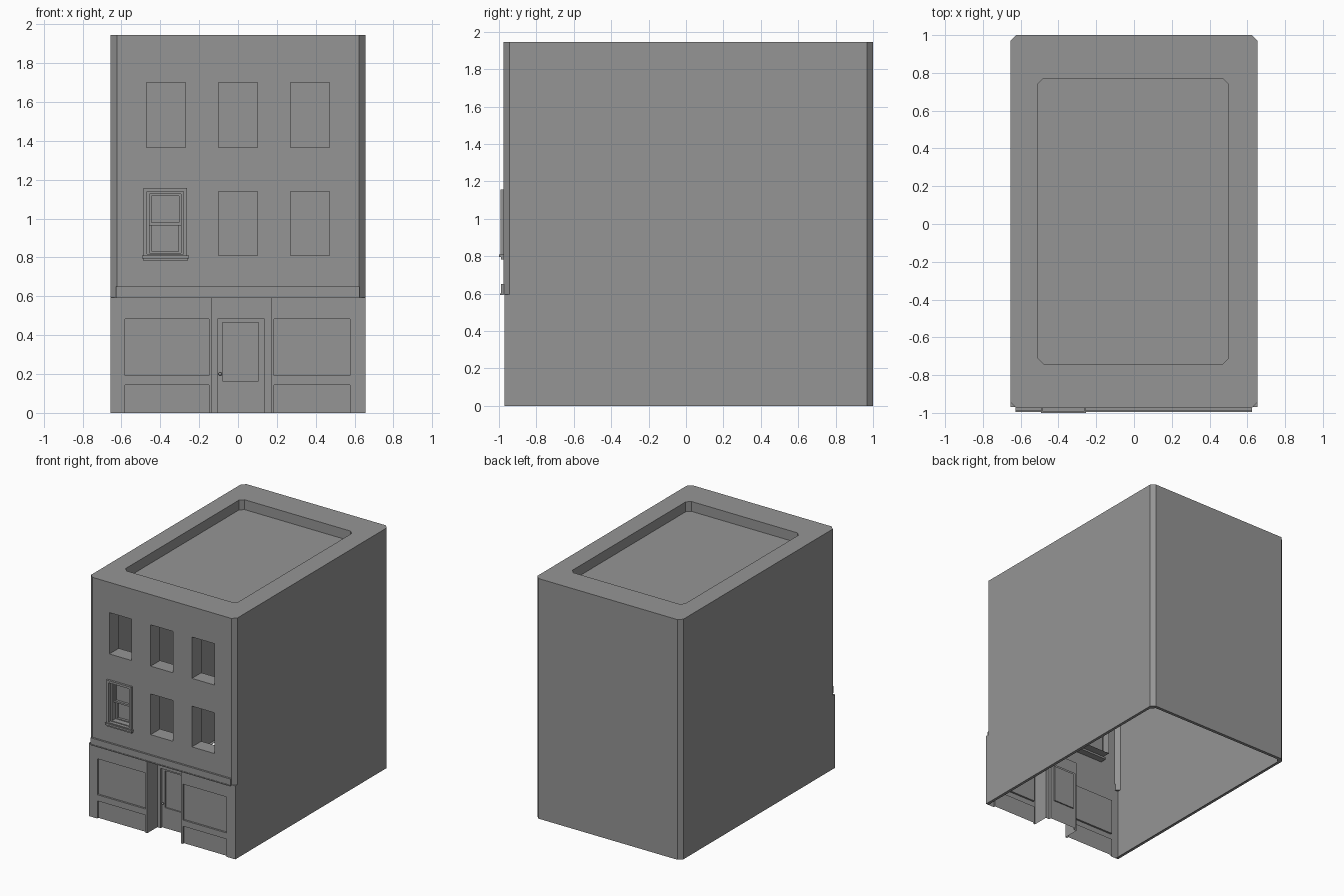
import bpy, bmesh

cube = bpy.data.objects.get("Cube")
if cube:
    bpy.data.objects.remove(cube)

mat = bpy.data.materials.new("plain grey")
mat.use_nodes = True
GREY = (0.3, 0.3, 0.3, 1)
mat.diffuse_color = GREY
mat.node_tree.nodes["Principled BSDF"].inputs["Base Color"].default_value = GREY


def finish(bm, name):
    bmesh.ops.remove_doubles(bm, verts=bm.verts, dist=0.0005)
    mesh = bpy.data.meshes.new(name)
    bm.to_mesh(mesh)
    bm.free()
    mesh.materials.append(mat)
    obj = bpy.data.objects.new(name, mesh)
    bpy.context.scene.collection.objects.link(obj)
    return obj


def face(bm, *points):
    return bm.faces.new([bm.verts.new(p) for p in points])


def rect_xz(bm, x0, x1, z0, z1, y):
    face(bm, (x0, y, z0), (x1, y, z0), (x1, y, z1), (x0, y, z1))


def panel(bm, x0, x1, z0, z1, y, holes):
    """Front-facing wall with rectangular holes (x0, x1, z0, z1, depth, closed)."""
    xs = sorted({x0, x1, *[v for h in holes for v in h[:2]]})
    zs = sorted({z0, z1, *[v for h in holes for v in h[2:4]]})
    for a, b in zip(xs, xs[1:]):
        for c, d in zip(zs, zs[1:]):
            mx, mz = (a + b) / 2, (c + d) / 2
            if not any(h[0] < mx < h[1] and h[2] < mz < h[3] for h in holes):
                rect_xz(bm, a, b, c, d, y)
    for a, b, c, d, depth, closed in holes:
        k = y + depth
        face(bm, (a, y, c), (a, y, d), (a, k, d), (a, k, c))
        face(bm, (b, y, c), (b, k, c), (b, k, d), (b, y, d))
        face(bm, (a, y, d), (b, y, d), (b, k, d), (a, k, d))
        if c > z0:
            face(bm, (a, y, c), (a, k, c), (b, k, c), (b, y, c))
        if closed:
            rect_xz(bm, a, b, c, d, k)


def box(name, x0, x1, y0, y1, z0, z1):
    bm = bmesh.new()
    bmesh.ops.create_cube(bm, size=1)
    for v in bm.verts:
        v.co = ((x0, x1)[v.co.x > 0], (y0, y1)[v.co.y > 0], (z0, z1)[v.co.z > 0])
    return finish(bm, name)


def frame(name, x0, x1, z0, z1, y0, y1, w, pane=False):
    """Rectangular border of width w, optionally glazed."""
    bm = bmesh.new()
    panel(bm, x0, x1, z0, z1, y0, [(x0 + w, x1 - w, z0 + w, z1 - w, y1 - y0, pane)])
    for x in (x0, x1):
        face(bm, (x, y0, z0), (x, y1, z0), (x, y1, z1), (x, y0, z1))
    for z in (z0, z1):
        face(bm, (x0, y0, z), (x1, y0, z), (x1, y1, z), (x0, y1, z))
    bmesh.ops.recalc_face_normals(bm, faces=bm.faces)
    return finish(bm, name)


def octagon(x0, x1, y0, y1, c):
    return [(x0 + c, y0), (x1 - c, y0), (x1, y0 + c), (x1, y1 - c),
            (x1 - c, y1), (x0 + c, y1), (x0, y1 - c), (x0, y0 + c)]


def walls(bm, ring, z0, z1, skip=(), flip=False):
    for i, (p, q) in enumerate(zip(ring, ring[1:] + ring[:1])):
        if i not in skip:
            if flip:
                p, q = q, p
            face(bm, (*p, z0), (*q, z0), (*q, z1), (*p, z1))


W, C = 0.655, 0.032
FRONT, SHOP, BACK = -0.975, -0.97, 1.0
FLOOR, TOP, ROOF = 0.595, 1.945, 1.865

# Upper storeys: chamfered shell with six window openings
bm = bmesh.new()
outer = octagon(-W, W, FRONT, BACK, C)
walls(bm, outer, FLOOR, TOP, skip=(0,))
openings = [(x - 0.1, x + 0.1, z0, z1, 0.12, False)
            for x in (-0.37, 0, 0.37) for z0, z1 in ((0.81, 1.14), (1.365, 1.7))]
panel(bm, -W + C, W - C, FLOOR, TOP, FRONT, openings)
finish(bm, "upper_walls")

# Roof rim with sunken deck
bm = bmesh.new()
inner = octagon(-0.51, 0.5, -0.74, 0.77, 0.03)
for i in range(8):
    j = (i + 1) % 8
    face(bm, (*outer[i], TOP), (*outer[j], TOP), (*inner[j], TOP), (*inner[i], TOP))
walls(bm, inner, ROOF, TOP, flip=True)
face(bm, *[(*p, ROOF) for p in inner])
finish(bm, "roof")

# Ground storey side and back walls, with a narrow foot
bm = bmesh.new()
ring = [(-W, SHOP), (W, SHOP), (W, BACK - C), (W - C, BACK), (C - W, BACK), (-W, BACK - C)]
walls(bm, ring, 0, FLOOR, skip=(0,))
foot = [(x * 0.965, y - 0.025 if y > 0 else y) for x, y in ring]
for i in range(1, 6):
    j = (i + 1) % 6
    face(bm, (*ring[j], 0), (*ring[i], 0), (*foot[i], 0), (*foot[j], 0))
finish(bm, "ground_walls")

# Shop bays: display window above a sunken panel
D0, D1, DEPTH = -0.135, 0.17, 0.13
for name, x0, x1, a, b in (("right_shop_bay", -W, D0, -0.582, -0.15),
                           ("left_shop_bay", D1, W, 0.185, 0.577)):
    bm = bmesh.new()
    panel(bm, x0, x1, 0, FLOOR, SHOP, [(a, b, 0.193, 0.484, 0.015, True),
                                       (a, b, 0, 0.143, 0.015, True)])
    finish(bm, name)

# Ledges closing the corners between storeys
bm = bmesh.new()
for s in (-1, 1):
    face(bm, (s * W, SHOP, FLOOR), (s * W, FRONT + C, FLOOR), (s * (W - C), SHOP, FLOOR))
finish(bm, "corner_ledges")

# Recessed entrance with door
bm = bmesh.new()
k = SHOP + DEPTH
for x in (D0, D1):
    face(bm, (x, SHOP, 0), (x, k, 0), (x, k, FLOOR), (x, SHOP, FLOOR))
face(bm, (D0, SHOP, FLOOR), (D1, SHOP, FLOOR), (D1, k, FLOOR), (D0, k, FLOOR))
panel(bm, D0, D1, 0, FLOOR, k, [(-0.105, 0.137, 0, 0.484, 0.02, False)])
panel(bm, -0.105, 0.137, 0, 0.484, k + 0.02, [(-0.08, 0.106, 0.165, 0.464, 0.01, True)])
finish(bm, "entrance")

bm = bmesh.new()
bmesh.ops.create_uvsphere(bm, u_segments=12, v_segments=8, radius=0.009)
knob = finish(bm, "door_knob")
knob.location = (-0.092, k + 0.008, 0.2)

# Band above the shopfront
box("shop_band", -0.628, 0.624, -0.99, FRONT + 0.005, 0.595, 0.65)
box("shop_band_lip", -0.628, 0.624, -0.994, FRONT, 0.592, 0.6)

# Fitted sash window
frame("window_casing", -0.485, -0.263, 0.8, 1.157, -0.992, -0.93, 0.018)
frame("window_inner_frame", -0.467, -0.281, 0.812, 1.139, -0.965, -0.9, 0.012)
frame("upper_sash", -0.458, -0.29, 0.965, 1.13, -0.94, -0.92, 0.014, True)
frame("lower_sash", -0.458, -0.29, 0.815, 0.98, -0.92, -0.9, 0.016, True)
box("window_sill", -0.493, -0.253, -1.0, -0.92, 0.795, 0.81)
box("sill_apron", -0.487, -0.26, -0.99, FRONT, 0.782, 0.796)
